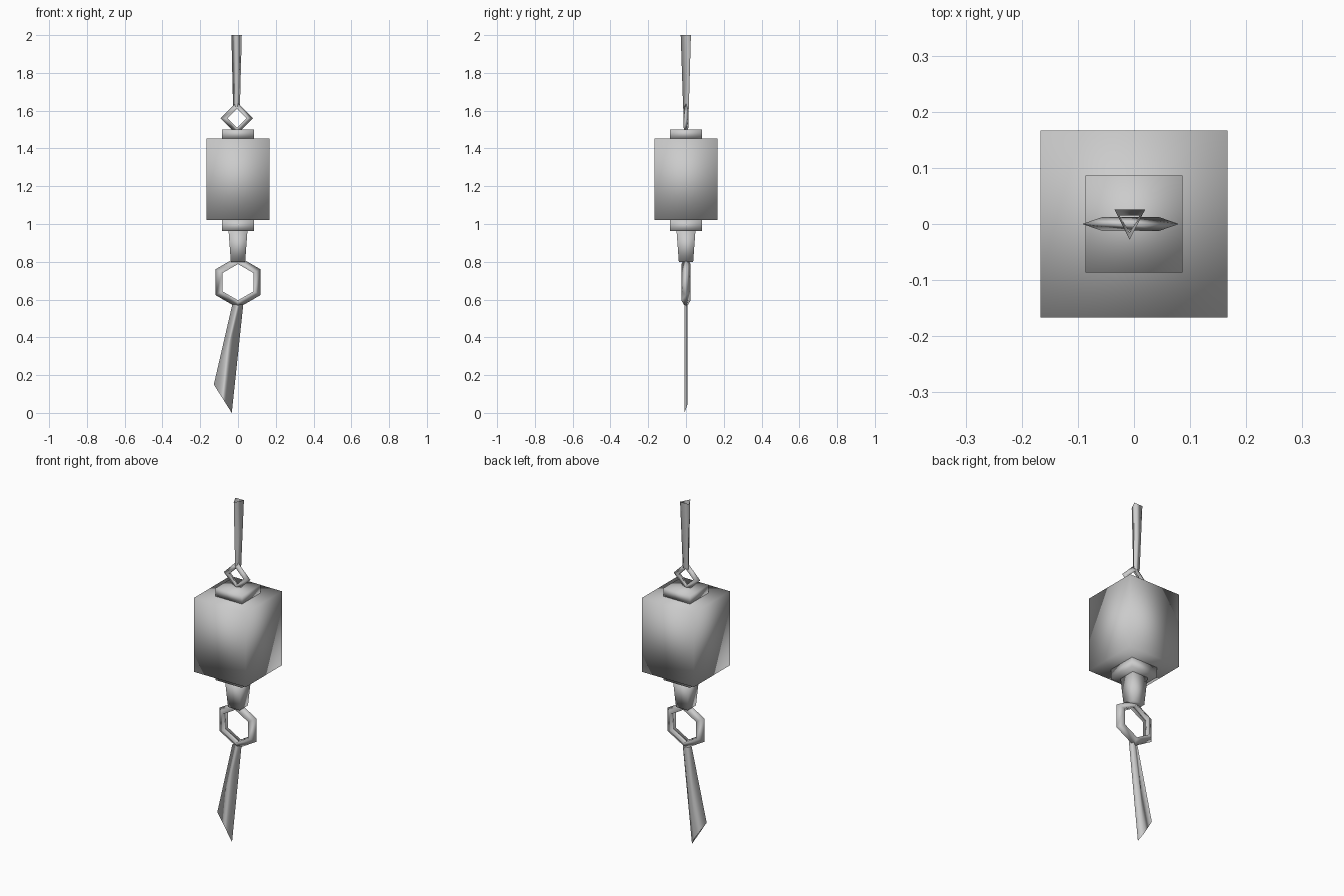
import bpy
import math

cube = bpy.data.objects.get("Cube")
if cube:
    bpy.data.objects.remove(cube, do_unlink=True)

# Single grey finish
grey = bpy.data.materials.new("plain grey")
grey.use_nodes = True
color = (0.6, 0.6, 0.6, 1.0)
grey.diffuse_color = color
grey.node_tree.nodes["Principled BSDF"].inputs["Base Color"].default_value = color


def build(name, verts, faces):
    mesh = bpy.data.meshes.new(name)
    mesh.from_pydata(verts, [], faces)
    mesh.materials.append(grey)
    for poly in mesh.polygons:
        poly.use_smooth = True
    obj = bpy.data.objects.new(name, mesh)
    bpy.context.collection.objects.link(obj)
    return obj


def loft(name, bottom, top, capped):
    """Join two matching loops of points, listed counter-clockwise from above."""
    n = len(bottom)
    faces = [(i, (i + 1) % n, n + (i + 1) % n, n + i) for i in range(n)]
    if capped:
        faces += [tuple(reversed(range(n))), tuple(range(n, 2 * n))]
    return build(name, bottom + top, faces)


def square(half, z):
    return [(x * half, y * half, z) for x, y in ((-1, -1), (1, -1), (1, 1), (-1, 1))]


def ring(name, center, sides, outer, inner, depth):
    """Upright polygonal link with a triangular section, its ridge outwards."""
    section = [(outer, 0), (inner, depth), (inner, -depth)]
    verts, faces = [], []
    for i in range(sides):
        a = math.pi / 2 + math.tau * i / sides
        verts += [(center[0] + r * math.cos(a), y, center[1] + r * math.sin(a))
                  for r, y in section]
        j = (i + 1) % sides
        for k in range(3):
            m = (k + 1) % 3
            faces.append((3 * i + k, 3 * i + m, 3 * j + m, 3 * j + k))
    return build(name, verts, faces)


# Smooth-shaded square body, its two collars and the tapered neck
loft("body", square(0.167, 1.02), square(0.167, 1.453), True)
loft("top_collar", square(0.086, 1.453), square(0.086, 1.50), True)
loft("bottom_collar", square(0.086, 0.963), square(0.086, 1.02), True)
loft("lower_neck", square(0.038, 0.80), square(0.050, 0.963), True)

# Links above and below the body
ring("upper_link", (-0.006, 1.56), 4, 0.086, 0.050, 0.0125)
ring("lower_link", (0.0, 0.692), 6, 0.137, 0.096, 0.025)

# Open three-sided hanging cord
loft("hanging_cord",
     [(-0.008, -0.015, 1.612), (0.010, 0.015, 1.612), (-0.026, 0.015, 1.612)],
     [(-0.008, -0.028, 2.0), (0.020, 0.026, 2.0), (-0.035, 0.026, 2.0)], False)

# Flat flared tail with a slanted open end
loft("tail",
     [(-0.128, -0.008, 0.15), (-0.033, -0.008, 0.0), (-0.060, 0.008, 0.045)],
     [(-0.030, -0.008, 0.575), (0.028, -0.008, 0.575), (0.008, 0.008, 0.575)], False)
